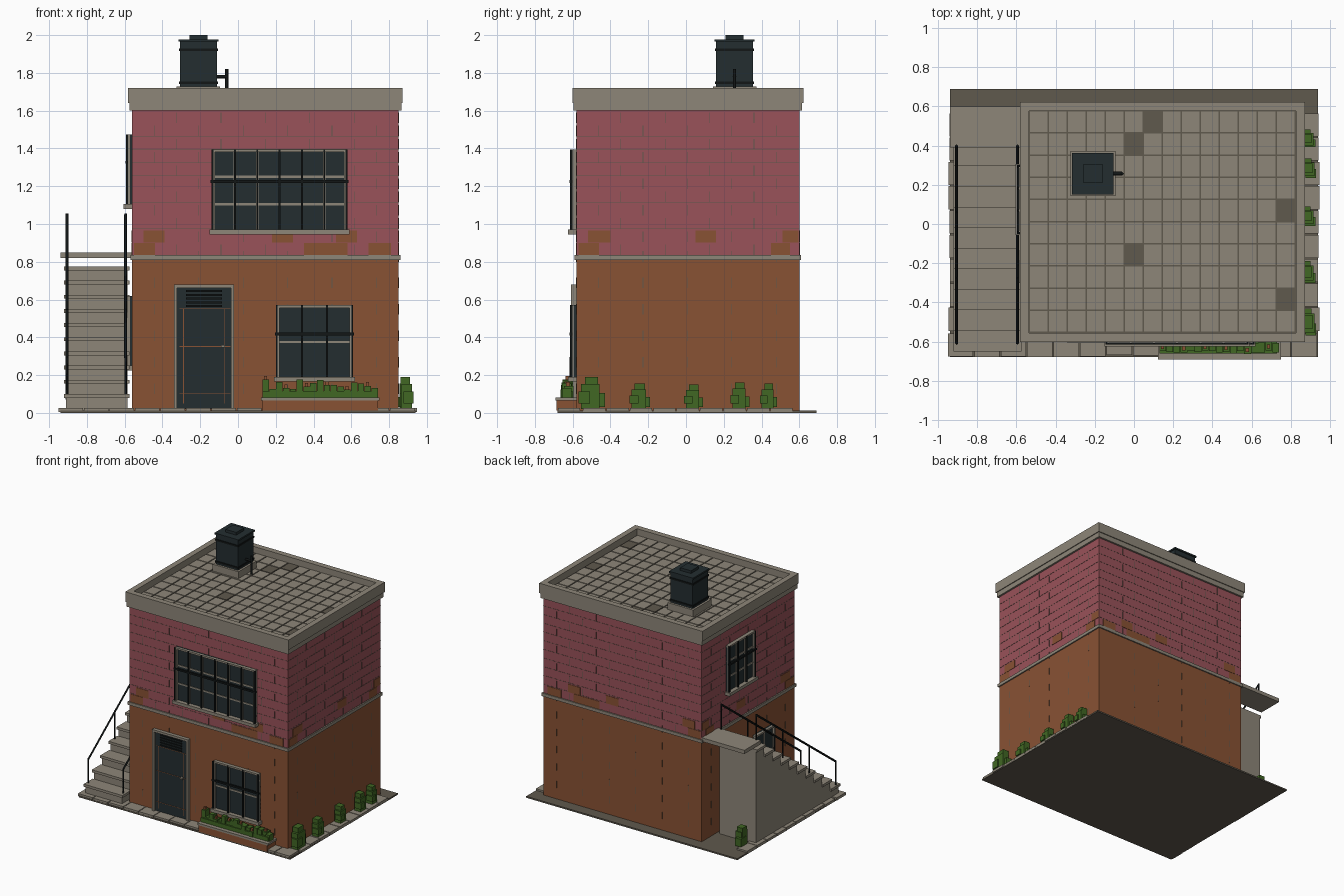
import bpy, bmesh, random
from mathutils import Matrix, Vector

if "Cube" in bpy.data.objects:
    bpy.data.objects.remove(bpy.data.objects["Cube"], do_unlink=True)
random.seed(4)


def material(name, *rgb):
    m = bpy.data.materials.new(name)
    m.use_nodes = True
    m.diffuse_color = (*rgb, 1)
    m.node_tree.nodes["Principled BSDF"].inputs["Base Color"].default_value = (*rgb, 1)
    return m


stone = material("warm grey stone", .27, .24, .19)
dark_stone = material("dark stone", .115, .1, .075)
brown = material("brown render", .25, .085, .034)
pink = material("pink render", .32, .085, .1)
glass = material("dark slate", .017, .027, .03)
black = material("black iron", .006, .008, .008)
green = material("leaf green", .052, .135, .017)

# House wall planes
LEFT, RIGHT, FRONT, BACK, LEDGE = -.56, .85, -.58, .6, .82


def part(name, mat, boxes):
    """One object made of boxes (x0, x1, y0, y1, z0, z1)."""
    bm = bmesh.new()
    for x0, x1, y0, y1, z0, z1 in boxes:
        size = Matrix.Diagonal((x1 - x0, y1 - y0, z1 - z0, 1))
        centre = Vector((x0 + x1, y0 + y1, z0 + z1)) / 2
        bmesh.ops.create_cube(bm, size=1, matrix=Matrix.Translation(centre) @ size)
    mesh = bpy.data.meshes.new(name)
    bm.to_mesh(mesh)
    bm.free()
    mesh.materials.append(mat)
    ob = bpy.data.objects.new(name, mesh)
    bpy.context.collection.objects.link(ob)
    return ob


def on_wall(side, a0, a1, z0, z1, depth, start=-.005):
    """A box lying on a wall, a running along it and depth pointing outward."""
    if side == "front":
        return (a0, a1, FRONT - depth, FRONT - start, z0, z1)
    if side == "back":
        return (a0, a1, BACK + start, BACK + depth, z0, z1)
    if side == "left":
        return (LEFT - depth, LEFT - start, a0, a1, z0, z1)
    return (RIGHT + start, RIGHT + depth, a0, a1, z0, z1)


def rod(name, points, radius):
    curve = bpy.data.curves.new(name, "CURVE")
    curve.dimensions = "3D"
    curve.bevel_depth = radius
    curve.bevel_resolution = 0
    curve.use_fill_caps = True
    spline = curve.splines.new("POLY")
    spline.points.add(len(points) - 1)
    for p, co in zip(spline.points, points):
        p.co = (*co, 1)
    curve.materials.append(black)
    bpy.context.collection.objects.link(bpy.data.objects.new(name, curve))


def surround(side, a0, a1, z0, z1, depth, t=.018):
    return [on_wall(side, a0, a0 + t, z0, z1, depth),
            on_wall(side, a1 - t, a1, z0, z1, depth),
            on_wall(side, a0, a1, z1 - t, z1, depth)]


def window(name, side, a0, a1, z0, z1, columns, rows, bars=True):
    part(name + "_glass", glass, [on_wall(side, a0, a1, z0, z1, .012)])
    frame = surround(side, a0, a1, z0, z1, .028, .014)
    frame.append(on_wall(side, a0 - .015, a1 + .015, z0 - .015, z0 + .01, .045))
    for r in range(1, rows):
        z = z0 + (z1 - z0) * r / rows
        frame.append(on_wall(side, a0, a1, z - .006, z + .006, .017))
    cols = [a0 + (a1 - a0) * c / columns for c in range(columns + 1)]
    frame += [on_wall(side, a - .006, a + .006, z0, z1, .017) for a in cols[1:-1]]
    part(name + "_frame", stone, frame)
    if bars:
        grille = [on_wall(side, a - .005, a + .005, z0, z1, .034, .022) for a in cols]
        mid = z0 + (z1 - z0) * .61
        grille.append(on_wall(side, a0 - .01, a1 + .01, mid - .007, mid + .007, .036, .022))
        part(name + "_grille", black, grille)


# Ground slab and paving stones
part("ground_slab", dark_stone, [(-.94, .94, -.68, .69, 0, .012)])
paving = []
for i in range(14):
    x = -.95 + i * .135
    paving.append((x, x + .129, -.68 + random.uniform(0, .012), FRONT + .02, .005, .027))
for i in range(9):
    y = -.545 + i * .124
    edge = .95 - random.uniform(0, .012)
    paving += [(RIGHT - .02, edge, y, y + .118, .005, .025), (-edge, -.85, y, y + .118, .005, .025)]
part("paving_stones", stone, paving)

# Walls and ledge
part("lower_wall", brown, [(LEFT, RIGHT, FRONT, BACK, .01, LEDGE)])
part("upper_wall", pink, [(LEFT, RIGHT, FRONT, BACK, LEDGE, 1.61)])
part("floor_ledge", stone, [(LEFT - .01, RIGHT + .01, FRONT - .01, BACK + .01, .81, .835)])

# Brick joints and worn patches as thin plates
course, brick = .07, .235
joints = []
for side in ("front", "back", "left", "right"):
    start, end = (LEFT, RIGHT) if side in ("front", "back") else (FRONT, BACK)
    for row in range(23):
        z = .03 + row * course - (.035 if row > 11 else 0)
        if row > 11:
            joints.append(on_wall(side, start, end, z - .001, z + .001, .0015))
        a = start + brick * (.5 if row % 2 else 1)
        while a < end - .03:
            if row > 11 or row % 2:
                joints.append(on_wall(side, a - .0015, a + .0015, z, z + course * .8, .0015))
            a += brick
part("brick_joints", dark_stone, joints)

long_patches = [(-.5, -.39, 1), (-.55, -.44, 0), (.18, .29, 1), (.35, .58, 0), (.52, .63, 1), (.69, .81, 0)]
short_patches = [(-.52, -.4, 1), (-.57, -.46, 0), (.05, .16, 1), (.45, .55, 0), (.51, .595, 1)]
patches = []
for sides, spots in ((("front", "back"), long_patches), (("right", "left"), short_patches)):
    for side in sides:
        for a0, a1, row in spots:
            z = .835 + row * .066
            patches.append(on_wall(side, a0, a1, z, z + .064, .003))
part("worn_patches", brown, patches)

# Windows
window("upper_window", "front", -.135, .575, .96, 1.395, 6, 3)
window("lower_window", "front", .205, .605, .18, .57, 3, 2)
window("side_window", "left", -.04, .29, 1.095, 1.475, 3, 3)
window("stair_window", "left", -.3, -.05, .24, .62, 2, 2, bars=False)

# Door with louvres, panel lines and handle
part("door_leaf", glass, [on_wall("front", -.33, -.03, .02, .67, .012)])
part("door_frame", stone, surround("front", -.34, -.02, .02, .68, .028))
part("door_louvres", black, [on_wall("front", -.275, -.085, z / 100, z / 100 + .01, .02)
                             for z in range(56, 66, 2)])
part("door_panel_lines", brown, [on_wall("front", a, a + .003, .05, .55, .014) for a in (-.29, -.072)]
     + [on_wall("front", -.31, -.04, z, z + .003, .014) for z in (.1, .35, .55)])
part("door_handle", stone, [on_wall("front", -.09, -.07, .345, .36, .03)])

# Outside stair, landing and treads
steps, run, rise, y0 = 10, .105, .075, -.65
part("stair_block", stone, [(-.91, -.585, y0 + .012 + i * run, .41, .01 if i == 0 else i * rise, .085 + i * rise)
                            for i in range(steps)])
part("stair_treads", stone, [(-.92, -.575, y0 + i * run, y0 + (i + 1) * run + .01,
                              .08 + i * rise, .1 + i * rise) for i in range(steps)])
part("stair_landing", stone, [(-.94, LEFT, .39, BACK, .82, .85)])

# Railings on both sides of the stair
for name, x in (("outer", -.905), ("inner", -.595)):
    ends = [(x, -.61, .29), (x, .4, 1.05)]
    rod(name + "_handrail", ends, .008)
    for i in range(4):
        top = Vector(ends[0]).lerp(Vector(ends[1]), i / 3)
        rod(name + "_rail_post", [top - Vector((0, 0, .22)), top + Vector((0, 0, .006))], .007)

# Cornice and parapet
def ring(out, t, z0, z1):
    l, r, f, b = LEFT - out, RIGHT + out, FRONT - out, BACK + out
    return [(l, r, f, f + t, z0, z1), (l, r, b - t, b, z0, z1),
            (l, l + t, f + t, b - t, z0, z1), (r - t, r, f + t, b - t, z0, z1)]


part("cornice", stone, ring(.015, .05, 1.6, 1.645))
part("parapet", stone, ring(.022, .045, 1.64, 1.72))

# Roof floor with tiles
part("roof_bed", dark_stone, [(LEFT, RIGHT, FRONT, BACK, 1.6, 1.665)])
worn = {(6, 9), (5, 8), (13, 5), (5, 3), (13, 1)}
tiles, worn_tiles = [], []
for c in range(14):
    for r in range(10):
        x, y = -.535 + c * .097, -.553 + r * .1131
        target = worn_tiles if (c, r) in worn else tiles
        target.append((x + .004, x + .093, y + .004, y + .109, 1.66, 1.672))
part("roof_tiles", stone, tiles)
part("worn_roof_tiles", dark_stone, worn_tiles)

# Water tank
tx, ty = -.21, .257


def tank_box(half, z0, z1):
    return (tx - half, tx + half, ty - half, ty + half, z0, z1)


part("tank_base", stone, [tank_box(.115, 1.66, 1.727)])
part("water_tank", glass, [tank_box(.098, 1.72, 1.97), tank_box(.106, 1.965, 1.978),
                           tank_box(.048, 1.97, 2)])
part("tank_bands", black, [tank_box(.103, z, z + .014) for z in (1.74, 1.915)])
rod("tank_pipe", [(-.12, ty, 1.78), (-.06, ty, 1.78)], .01)
rod("tank_pipe_riser", [(-.06, ty, 1.67), (-.06, ty, 1.82)], .009)

# Planter under the lower window
part("planter_box", brown, [(.13, .74, -.685, FRONT, .012, .07)])
part("planter_rim", stone, [(.122, .75, -.692, FRONT, .066, .082)])
plants, flowers = [], []
for i in range(17):
    x, h = .13 + i * .036, random.uniform(.12, .185)
    y = random.uniform(-.665, -.645)
    plants.append((x, x + .034, y, y + .05, .08, h))
    if i % 3 == 0:
        flowers.append((x + .008, x + .024, y + .01, y + .03, h, h + .02))
plants.append((.13, .73, -.66, -.6, .08, .115))
part("planter_leaves", green, plants)
part("planter_flowers", brown, flowers)

# Blocky shrubs along the side and behind the stair
for x, y, w, h in ((.885, -.5, .07, .19), (.88, -.245, .055, .155), (.88, .04, .05, .15),
                   (.885, .285, .05, .16), (.88, .437, .045, .155), (-.84, .49, .055, .17)):
    part("shrub", green, [(x - .025, x + .025, y - w * .5, y + w * .5, .02, h),
                          (x - .02, x + .035, y - w * .8, y + w * .6, .02, h * .8),
                          (x - .03, x + .02, y - w * .3, y + w, .03, h * .55),
                          (x - .01, x + .045, y - w, y - w * .1, .05, h * .6)])
